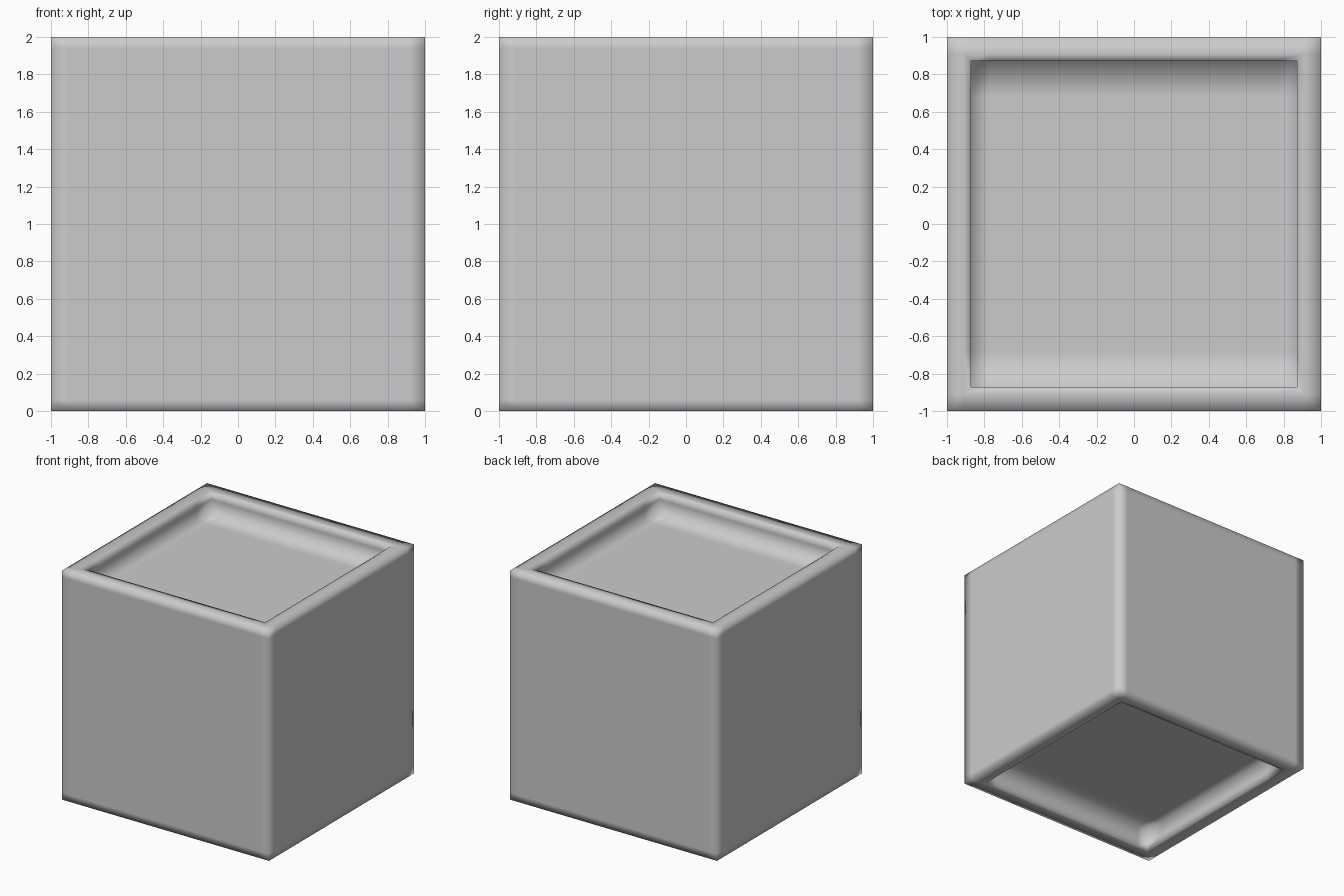
import bpy, bmesh
from mathutils import Vector

if "Cube" in bpy.data.objects:
    bpy.data.objects.remove(bpy.data.objects["Cube"])

WALL = 0.18    # rim width
DEPTH = 0.18   # recess depth

# Solid block standing on the ground
bm = bmesh.new()
bmesh.ops.create_cube(bm, size=2.0)
bmesh.ops.translate(bm, vec=(0, 0, 1), verts=bm.verts)
bm.normal_update()

# Square recess in the top and in the bottom
for face in [f for f in bm.faces if abs(f.normal.z) > 0.9]:
    inward = Vector((0, 0, -DEPTH if face.normal.z > 0 else DEPTH))
    bmesh.ops.inset_individual(bm, faces=[face], thickness=WALL, depth=0)
    bmesh.ops.inset_individual(bm, faces=[face], thickness=0, depth=0)
    bmesh.ops.translate(bm, vec=inward, verts=face.verts)


# Supporting loops hold the edges crisp under smooth shading
def cut(axis, pos):
    co, no = Vector((0, 0, 0)), Vector((0, 0, 0))
    co[axis], no[axis] = pos, 1
    bmesh.ops.bisect_plane(bm, geom=bm.verts[:] + bm.edges[:] + bm.faces[:],
                           plane_co=co, plane_no=no, dist=1e-5)


for side in (-1, 1):
    for pos in (0.91, 0.77):
        cut(0, side * pos)
    for pos in (0.91, 0.68):
        cut(1, side * pos)
    cut(2, 1 + side * 0.94)

bmesh.ops.recalc_face_normals(bm, faces=bm.faces)
for f in bm.faces:
    f.smooth = True

mesh = bpy.data.meshes.new("recessed_block")
bm.to_mesh(mesh)
bm.free()
block = bpy.data.objects.new("recessed_block", mesh)
bpy.context.collection.objects.link(block)
